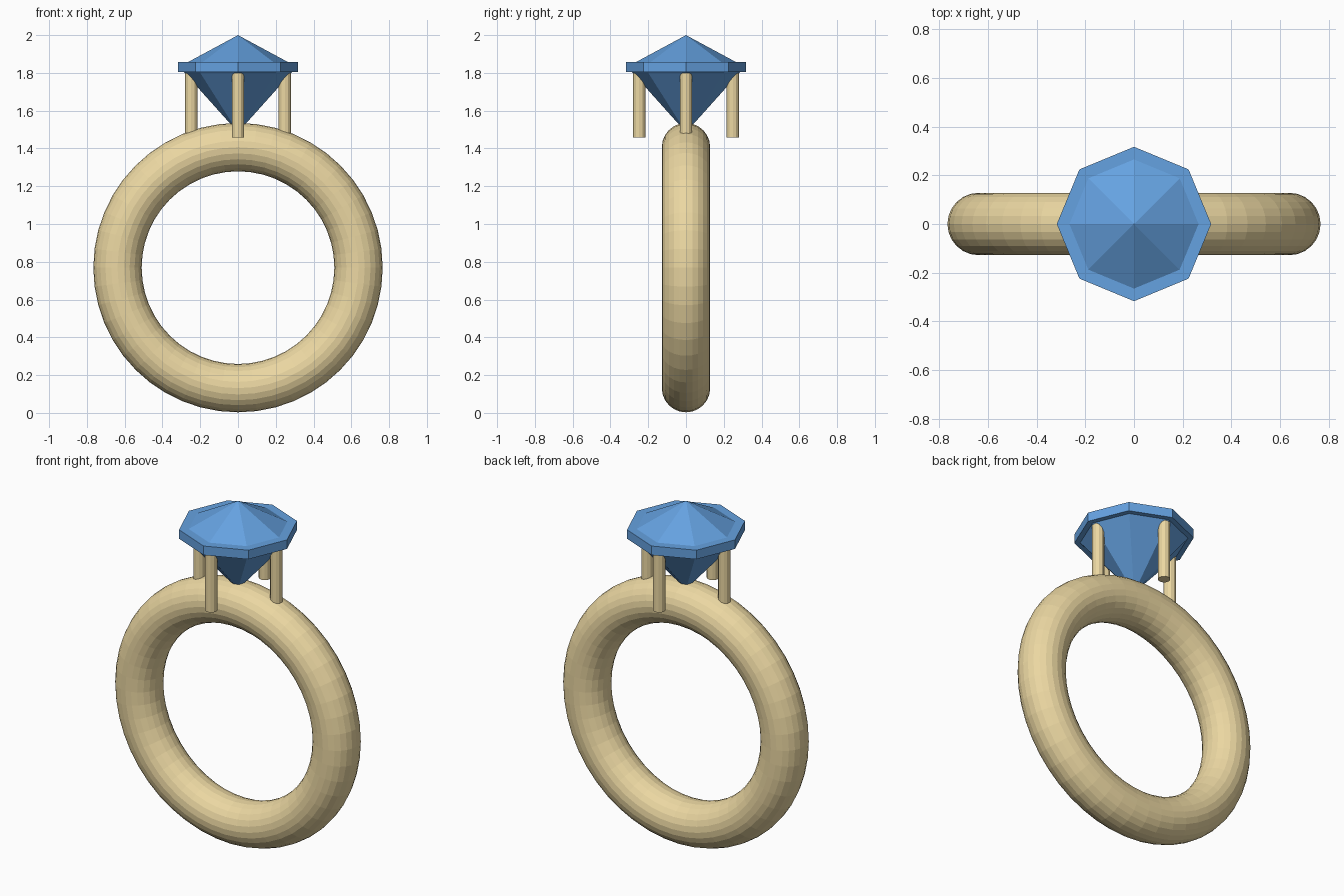
import bpy, math

if "Cube" in bpy.data.objects:
    bpy.data.objects.remove(bpy.data.objects["Cube"])

def material(name, rgb):
    m = bpy.data.materials.new(name)
    m.diffuse_color = (*rgb, 1)
    m.use_nodes = True
    m.node_tree.nodes["Principled BSDF"].inputs["Base Color"].default_value = m.diffuse_color
    return m

gold = material("gold", (0.83, 0.68, 0.36))
blue = material("blue_gem", (0.13, 0.36, 0.75))

def finish(name, mat):
    o = bpy.context.object
    o.name = name
    o.data.materials.append(mat)
    return o

def frustum(name, sides, r_low, r_high, z_low, z_high, mat, x=0, y=0):
    bpy.ops.mesh.primitive_cone_add(vertices=sides, radius1=r_low, radius2=r_high,
                                    depth=z_high - z_low,
                                    location=(x, y, (z_low + z_high) / 2))
    return finish(name, mat)

# Band
bpy.ops.mesh.primitive_torus_add(major_segments=48, minor_segments=24,
                                 major_radius=0.638, minor_radius=0.128,
                                 location=(0, 0, 0.769),
                                 rotation=(math.pi / 2, 0, 0))
finish("band", gold)

# Eight-sided gem: pavilion, girdle, crown
frustum("gem_pavilion", 8, 0.0, 0.287, 1.485, 1.805, blue)
frustum("gem_girdle", 8, 0.317, 0.317, 1.804, 1.857, blue)
frustum("gem_crown", 8, 0.267, 0.0, 1.856, 2.0, blue)

# Four prongs
for i, side in enumerate(("right", "back", "left", "front")):
    a = i * math.pi / 2
    frustum(side + "_prong", 12, 0.033, 0.033, 1.457, 1.80, gold,
            0.248 * math.cos(a), 0.248 * math.sin(a))
